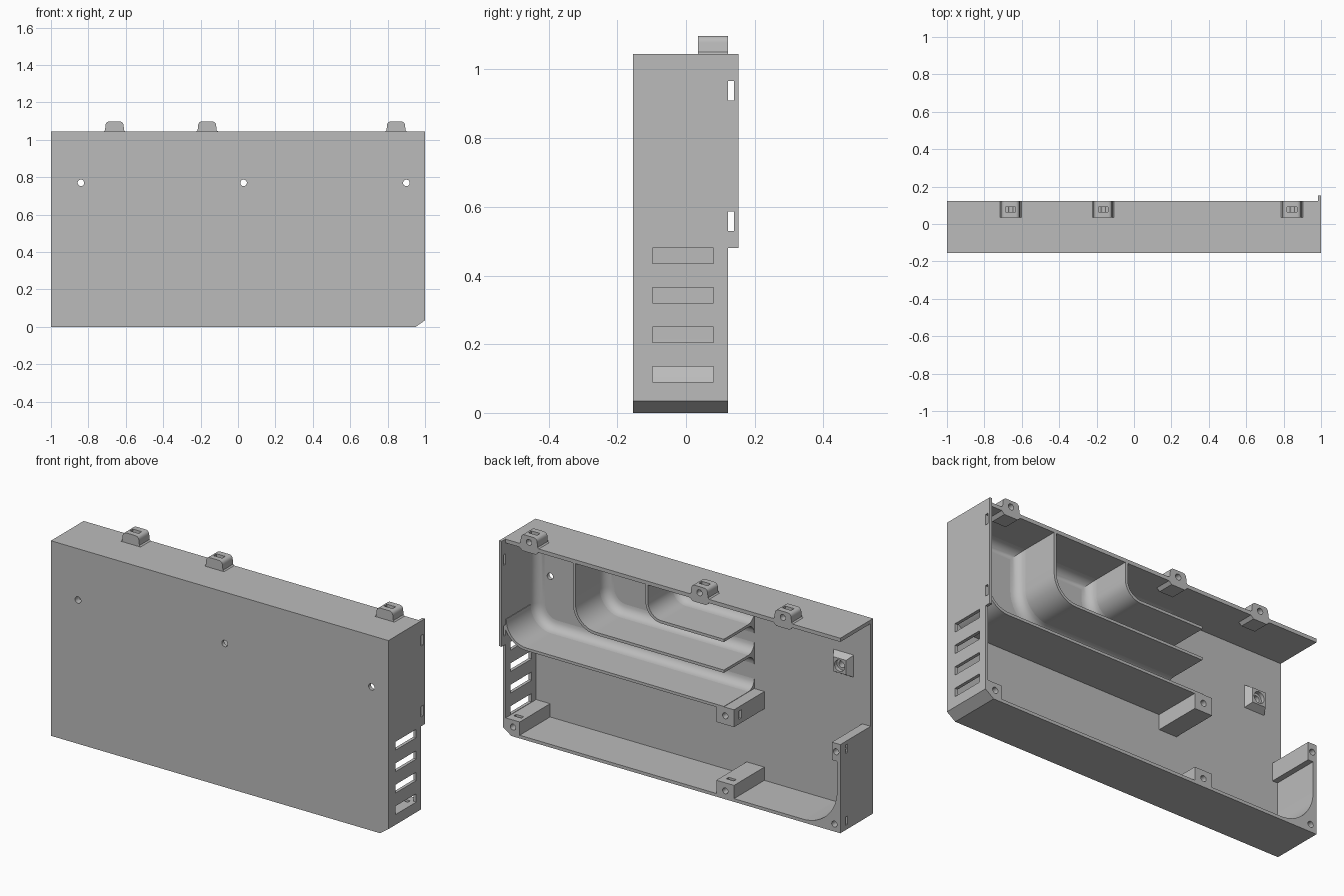
import bpy, bmesh, math
from mathutils import Vector, Matrix

if "Cube" in bpy.data.objects:
    bpy.data.objects.remove(bpy.data.objects["Cube"], do_unlink=True)

grey = bpy.data.materials.new("plain grey")
grey.use_nodes = True
grey.diffuse_color = (0.5, 0.5, 0.5, 1)
grey.node_tree.nodes["Principled BSDF"].inputs["Base Color"].default_value = grey.diffuse_color

FRONT, INNER, BACK = -0.155, -0.135, 0.122   # depth planes
TOP, CEIL = 1.045, 1.025                     # outside and underside of the top wall
END = -0.31                                  # free end of the shelves


def finish(name, bm):
    bmesh.ops.recalc_face_normals(bm, faces=bm.faces)
    mesh = bpy.data.meshes.new(name)
    bm.to_mesh(mesh)
    bm.free()
    mesh.materials.append(grey)
    obj = bpy.data.objects.new(name, mesh)
    bpy.context.collection.objects.link(obj)
    return obj


def prism(name, outline, y0, y1):
    """Extrude an (x, z) outline along y."""
    bm = bmesh.new()
    face = bm.faces.new([bm.verts.new((x, y0, z)) for x, z in outline])
    new = bmesh.ops.extrude_face_region(bm, geom=[face])["geom"]
    bmesh.ops.translate(bm, vec=(0, y1 - y0, 0),
                        verts=[g for g in new if isinstance(g, bmesh.types.BMVert)])
    return finish(name, bm)


def box(name, x0, x1, y0, y1, z0, z1):
    return prism(name, [(x0, z0), (x1, z0), (x1, z1), (x0, z1)], y0, y1)


def rod(name, x, z, y0, y1, r0, r1=None, sides=20):
    """Cylinder or cone along y, with r0 at y0 and r1 at y1."""
    bm = bmesh.new()
    turn = Matrix.Rotation(-math.pi / 2, 4, "X") @ Matrix.Rotation(math.pi / 4, 4, "Z")
    bmesh.ops.create_cone(bm, cap_ends=True, segments=sides, radius1=r0,
                          radius2=r1 or r0, depth=y1 - y0,
                          matrix=Matrix.Translation((x, (y0 + y1) / 2, z)) @ turn)
    return finish(name, bm)


def cut(target, cutters):
    bpy.context.view_layer.objects.active = target
    for cutter in cutters:
        cutter.hide_render = True
        mod = target.modifiers.new("cut", "BOOLEAN")
        mod.operation, mod.solver, mod.object = "DIFFERENCE", "EXACT", cutter
        bpy.ops.object.modifier_apply(modifier=mod.name)
        bpy.data.objects.remove(cutter, do_unlink=True)


def arc(cx, cz, r, a0, a1, steps=10):
    angles = [math.radians(a0 + (a1 - a0) * i / steps) for i in range(steps + 1)]
    return [(cx + r * math.cos(a), cz + r * math.sin(a)) for a in angles]


def offset(path, d):
    """Shift an open path to its left by d with mitred corners."""
    pts = [Vector(p) for p in path]
    normals = [Vector((a.y - b.y, b.x - a.x)).normalized() for a, b in zip(pts, pts[1:])]
    out = []
    for i, p in enumerate(pts):
        n0, n1 = normals[max(i - 1, 0)], normals[min(i, len(normals) - 1)]
        out.append(tuple(p + (n0 + n1) * d / (1 + n0.dot(n1))))
    return out


def sweep_fillet(name, path, r):
    """Concave fillet between the front panel and the walls along a path."""
    section = [(0, 0)] + [(r - r * math.sin(t), r - r * math.cos(t))
                          for t in (math.pi / 2 * i / 6 for i in range(7))]
    bm = bmesh.new()
    rows = [[bm.verts.new((x, INNER + h, z)) for x, z in offset(path, d)] for d, h in section]
    for a, b in zip(rows, rows[1:] + rows[:1]):
        for i in range(len(path) - 1):
            bm.faces.new((a[i], a[i + 1], b[i + 1], b[i]))
    bm.faces.new([row[0] for row in rows])
    bm.faces.new([row[-1] for row in rows])
    return finish(name, bm)


def screw_hole(x, z):
    return rod("hole", x, z, 0.03, 0.2, 0.016)


# Front panel with a chamfered corner and three holes
panel = prism("front_panel", [(-1, 0), (0.95, 0), (1, 0.035), (1, TOP), (-1, TOP)], FRONT, INNER)
mounts = [(-0.84, 0.77), (0.03, 0.77), (0.90, 0.77)]
cut(panel, [rod("hole", x, z, -0.3, 0, 0.0175) for x, z in mounts])

# Surrounding wall: top, vented side, floor and short rounded side
frame_outline = ([(-1, TOP), (-1, CEIL), (0.983, CEIL), (0.983, 0.045), (0.945, 0.017)]
                 + arc(-0.78, 0.217, 0.2, 270, 180, 16)
                 + [(-0.98, 0.38), (-0.95, 0.38), (-0.95, 0.475), (-1, 0.475),
                    (-1, 0), (0.95, 0), (1, 0.035), (1, TOP)])
frame = prism("outer_wall", frame_outline, INNER, BACK)
vents = [box("vent", 0.9, 1.1, -0.097, 0.08, z, z + 0.045) for z in (0.09, 0.205, 0.32, 0.435)]
side_slots = [box("slot", -1.1, -0.965, 0.06, 0.08, z, z + 0.045) for z in (0.025, 0.41)]
cut(frame, vents + side_slots + [screw_hole(-0.975, 0.43), screw_hole(-0.965, 0.04)])

# Side flange with two slots
flange = box("side_flange", 0.985, 1, BACK - 0.002, 0.153, 0.48, TOP)
flange_slots = [box("slot", 0.9, 1.1, 0.122, 0.14, z, z + 0.056) for z in (0.53, 0.91)]
cut(flange, flange_slots)

# Nested curved shelves: wall x, shelf top z, corner radius
shelves = [(0.98, 0.495, 0.12), (0.57, 0.69, 0.12), (0.14, 0.855, 0.08)]
THICK = 0.015
paths = []
for i, (x, z, r) in enumerate(shelves):
    rise = z + r + 0.002 if i == 0 else CEIL
    path = [(END, z)] + arc(x - r, z + r, r, 270, 360) + [(x, rise)]
    paths.append(path)
    ribbon = path + offset(path, -THICK)[::-1]
    prism("shelf_%d" % (i + 1), ribbon, INNER, BACK)

# Soft fillets where each compartment meets the front panel
for i, path in enumerate(paths):
    loop = path[:-1] + [(shelves[i][0], CEIL)]
    if i + 1 < len(paths):
        loop += offset(paths[i + 1], -THICK)[::-1]
    else:
        loop += [(END, CEIL)]
    sweep_fillet("compartment_fillet_%d" % (i + 1), loop, 0.05)

# Screw blocks on the floor and under the shelf end
floor_block = box("floor_screw_block", -0.37, -0.265, INNER, BACK, 0.005, 0.088)
cut(floor_block, [screw_hole(-0.318, 0.045),
                  box("slot", -0.34, -0.295, 0.06, 0.08, 0.03, 0.2)])
corner_block = prism("corner_screw_block",
                     [(0.90, 0.005), (0.945, 0.005), (0.99, 0.037), (0.99, 0.088), (0.90, 0.088)],
                     INNER, BACK)
cut(corner_block, [screw_hole(0.94, 0.05), box("slot", 0.92, 0.965, 0.06, 0.08, 0.035, 0.2)])
shelf_block = box("shelf_screw_block", -0.37, -0.265, INNER, BACK, 0.40, 0.493)
cut(shelf_block, [screw_hole(-0.318, 0.447),
                  box("slot", -0.5, -0.30, 0.06, 0.08, 0.425, 0.47)])

# Rounded mounting tabs along the top, each with a thickening below
half = [(0.06, 0), (0.051, 0.008)] + arc(0.028, 0.035, 0.02, 0, 90, 5)
tab_outline = [(x, z) for x, z in half] + [(-x, z) for x, z in half[::-1]]
for i, c in enumerate((-0.66, -0.165, 0.845)):
    outline = [(c + x, TOP - 0.002 + z) for x, z in tab_outline]
    tab = prism("top_tab_%d" % (i + 1), outline, 0.035, BACK)
    cut(tab, [rod("hole", c, TOP + 0.02, 0.05, 0.2, 0.016),
              box("slot", c - 0.026, c + 0.026, 0.065, 0.09, TOP + 0.01, 1.2)])
    prism("tab_root_%d" % (i + 1),
          [(c - 0.06, CEIL + 0.004), (c - 0.04, CEIL - 0.015),
           (c + 0.04, CEIL - 0.015), (c + 0.06, CEIL + 0.004)], 0.035, BACK)

# Raised boss behind the open end's hole
bx, bz = mounts[0]
boss = rod("panel_boss", bx, bz, INNER - 0.001, INNER + 0.035, 0.085, 0.055, 4)
cut(boss, [rod("hole", bx, bz, -0.2, 0, 0.0175),
           rod("recess", bx, bz, INNER + 0.015, 0, 0.03)])

# Smooth the curves, keep the corners sharp
bpy.ops.object.select_all(action="DESELECT")
for obj in bpy.context.scene.objects:
    if obj.type == "MESH":
        obj.select_set(True)
        bpy.context.view_layer.objects.active = obj
bpy.ops.object.shade_smooth_by_angle(angle=math.radians(30))
